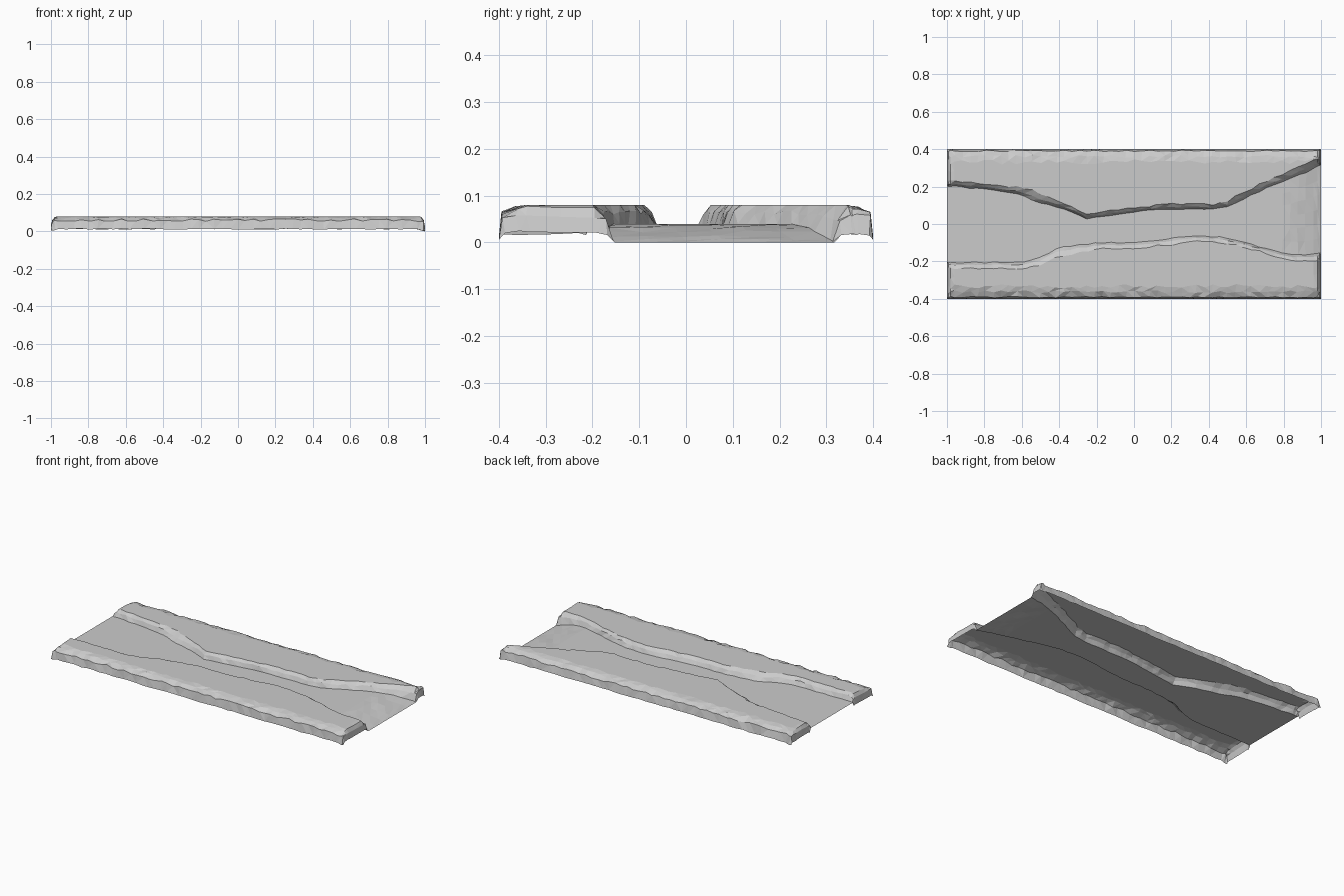
import bpy, bmesh, random

if "Cube" in bpy.data.objects:
    bpy.data.objects.remove(bpy.data.objects["Cube"])
random.seed(4)

BANK, BED = 0.08, 0.04

# river outline control points: x, toe y, crest y
NORTH = [(-1, .205, .23), (-.8, .185, .215), (-.6, .155, .195), (-.5, .115, .165), (-.4, .085, .115),
         (-.25, .03, .055), (-.1, .05, .075), (0, .065, .09), (.2, .08, .105), (.42, .08, .105),
         (.5, .095, .125), (.6, .14, .175), (.7, .19, .23), (.8, .23, .27), (.9, .27, .315), (1, .315, .36)]
SOUTH = [(-1, .205, .235), (-.8, .205, .24), (-.6, .205, .235), (-.5, .175, .225), (-.4, .125, .175),
         (-.2, .10, .135), (0, .10, .13), (.2, .075, .11), (.35, .06, .09), (.5, .075, .105),
         (.7, .13, .155), (.8, .16, .185), (.9, .17, .195), (1, .155, .195)]
SLOPE = [(-1, BED), (.79, BED), (.87, .033), (.93, .021), (1, 0)]


def sample(table, x):
    for a, b in zip(table, table[1:]):
        if x <= b[0] + 1e-6:
            t = (x - a[0]) / (b[0] - a[0])
            return [p + (q - p) * t for p, q in zip(a[1:], b[1:])]


def jit(a):
    return random.uniform(-a, a)


def bank(x, table, sign):
    """Half cross-section of one bank, from river toe to outer foot."""
    toe, crest = sample(table, x)
    bed = sample(SLOPE, x)[0]
    toe, crest = toe + jit(.004), crest + jit(.006)
    rim = max(.332 + jit(.014), crest + .008)
    mid = max(.362 + jit(.008), rim + .006)
    pts = [(toe, bed),
           (toe + (crest - toe) * .4, bed + (BANK - bed) * .6 + jit(.005)),
           (crest, BANK),
           ((crest + rim) / 2, BANK),
           (rim, BANK),
           (mid, .074 + jit(.004)),
           (.391 + jit(.004), .060 + jit(.007)),
           (.4, .012 + jit(.003))]
    # the bank ends roll over steeply at both short sides
    d = 1 - abs(x)
    cap = .02 if d < .001 else (.056 if d < .01 else (.074 if d < .022 else 1))
    out = []
    for i, (y, z) in enumerate(pts):
        if i and cap < 1:
            z = min(z, cap + jit(.005))
            if i == 7:
                z = .006
            elif d < .001 and i == 1:
                z = .016
        out.append((sign * y, z))
    return out


# columns along the river
xs = [-1, -.993, -.98, -.96]
n = 46
xs += [-.96 + 1.92 * i / n for i in range(1, n)]
xs += [.96, .98, .993, 1]

bm = bmesh.new()
rows = []
for x in xs:
    south, north = bank(x, SOUTH, -1), bank(x, NORTH, 1)
    bed = sample(SLOPE, x)[0]
    a, b = south[0][0], north[0][0]
    rough = .003 if .8 < x < .99 else 0
    river = [(a + (b - a) * k / 6, bed + jit(rough)) for k in range(1, 6)]
    section = south[::-1] + river + north
    wob = .006 if abs(x) < .95 else 0
    rows.append([bm.verts.new((x + jit(wob) * (abs(y) < .395), y, max(z, 0))) for y, z in section])

for r, s in zip(rows, rows[1:]):
    for i in range(len(r) - 1):
        bm.faces.new((r[i], s[i], s[i + 1], r[i + 1]))
bmesh.ops.triangulate(bm, faces=bm.faces[:])

# open terrain shell with flat rocky facets
mesh = bpy.data.meshes.new("river_terrain")
bm.to_mesh(mesh)
bm.free()
bpy.context.collection.objects.link(bpy.data.objects.new("river_terrain", mesh))
